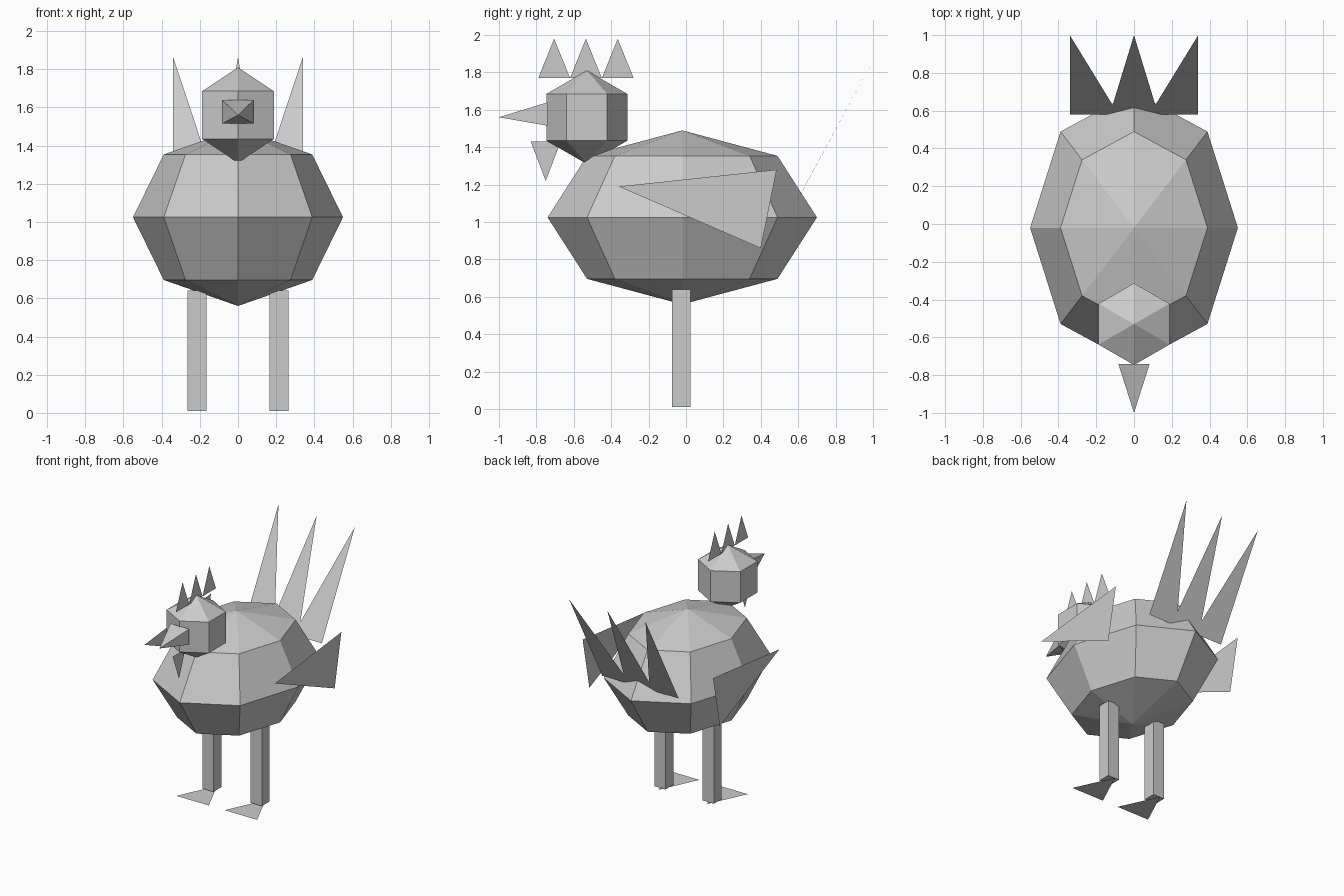
import bpy
import bmesh
from mathutils import Matrix, Vector

if "Cube" in bpy.data.objects:
    bpy.data.objects.remove(bpy.data.objects["Cube"])


def finish(name, bm):
    mesh = bpy.data.meshes.new(name)
    bm.to_mesh(mesh)
    bm.free()
    obj = bpy.data.objects.new(name, mesh)
    bpy.context.collection.objects.link(obj)
    return obj


def sphere(name, segments, rings, center, radii):
    bm = bmesh.new()
    bmesh.ops.create_uvsphere(bm, u_segments=segments, v_segments=rings, radius=1)
    bmesh.ops.transform(bm, verts=bm.verts, matrix=Matrix.LocRotScale(
        Vector(center), None, Vector(radii)))
    return finish(name, bm)


def box(name, center, size):
    bm = bmesh.new()
    bmesh.ops.create_cube(bm, size=1)
    bmesh.ops.transform(bm, verts=bm.verts, matrix=Matrix.LocRotScale(
        Vector(center), None, Vector(size)))
    return finish(name, bm)


def sheets(name, outlines):
    """Flat polygons, one face per outline."""
    bm = bmesh.new()
    for outline in outlines:
        bm.faces.new([bm.verts.new(p) for p in outline])
    return finish(name, bm)


# Body and head: coarse spheres
sphere("body", 8, 4, (0, -0.02, 1.025), (0.55, 0.72, 0.465))
sphere("head", 6, 3, (0, -0.53, 1.56), (0.25, 0.25, 0.25))

# Beak: four-sided pyramid with a lowered tip
base = [(-0.083, -0.74, 1.515), (0.083, -0.74, 1.515),
        (0.083, -0.74, 1.64), (-0.083, -0.74, 1.64)]
tip = (0, -1, 1.56)
sheets("beak", [base[::-1]] + [[base[i], base[(i + 1) % 4], tip] for i in range(4)])

# Comb: row of three flat triangles
sheets("comb", [[(0, y - 0.085, 1.77), (0, y + 0.085, 1.77), (0, y, 1.98)]
                for y in (-0.705, -0.535, -0.365)])

# Wattle: flat triangle under the beak
sheets("wattle", [[(0, -0.83, 1.43), (0, -0.75, 1.22), (0, -0.67, 1.43)]])

# Tail: one slanted sheet with three spikes
low, notch, high = (0.58, 1.09), (0.63, 1.18), (1.0, 1.865)
tail = [(-0.34, low), (0.34, low), (0.34, high), (0.113, notch),
        (0, high), (-0.113, notch), (-0.34, high)]
sheets("tail", [[(x, *yz) for x, yz in tail]])

# Wings, legs and feet on both sides
for side, s in (("left", -1), ("right", 1)):
    sheets(side + "_wing", [[(s * 0.58, -0.36, 1.19), (s * 0.58, 0.40, 0.86),
                             (s * 0.58, 0.485, 1.28)]])
    box(side + "_leg", (s * 0.215, -0.025, 0.325), (0.1, 0.1, 0.63))
    x = s * 0.215
    sheets(side + "_foot", [[(x - 0.145, -0.27, 0), (x + 0.145, -0.27, 0), (x, 0.04, 0)]])
